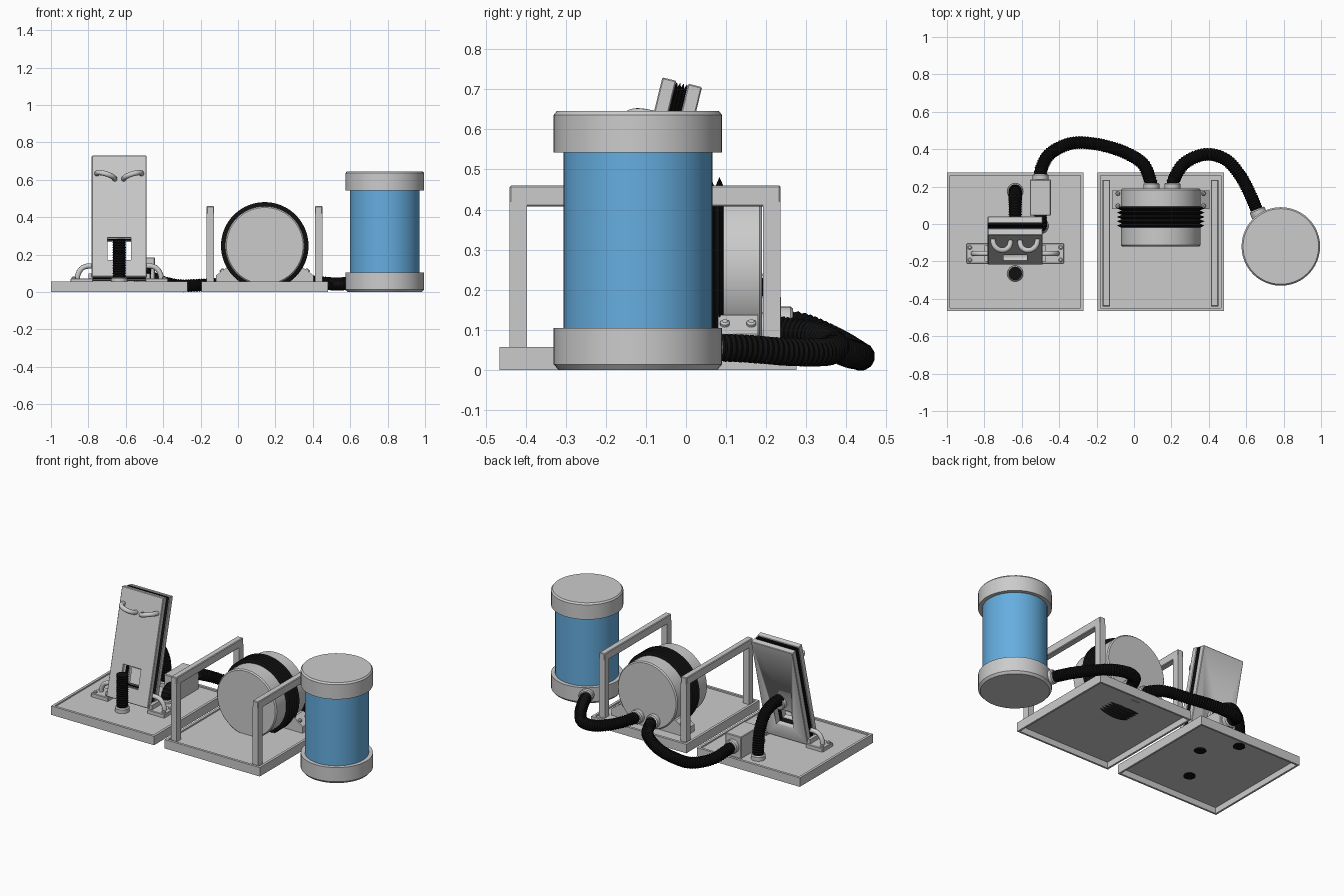
import bpy, bmesh, math
from mathutils import Matrix, Vector

if "Cube" in bpy.data.objects:
    bpy.data.objects.remove(bpy.data.objects["Cube"])


def material(name, rgb):
    m = bpy.data.materials.new(name)
    m.diffuse_color = (*rgb, 1)
    m.use_nodes = True
    m.node_tree.nodes["Principled BSDF"].inputs["Base Color"].default_value = m.diffuse_color
    return m


GREY = material("light grey", (0.60, 0.60, 0.60))
BLACK = material("rubber black", (0.005, 0.005, 0.005))
BLUE = material("water blue", (0.13, 0.42, 0.74))
I = Matrix.Identity(4)


def finish(ob, mat, angle=35):
    ob.data.materials.clear()
    ob.data.materials.append(mat)
    bpy.ops.object.select_all(action='DESELECT')
    ob.select_set(True)
    bpy.context.view_layer.objects.active = ob
    bpy.ops.object.shade_smooth_by_angle(angle=math.radians(angle))
    return ob


def loft(name, rings, mat, matrix=I, bevel=0.0):
    """Skin a stack of equal rings and cap both ends."""
    bm = bmesh.new()
    vs = [[bm.verts.new(matrix @ Vector(p)) for p in r] for r in rings]
    n = len(vs[0])
    for a, b in zip(vs, vs[1:]):
        for i in range(n):
            j = (i + 1) % n
            bm.faces.new((a[i], a[j], b[j], b[i]))
    bm.faces.new(vs[0][::-1])
    bm.faces.new(vs[-1])
    bmesh.ops.recalc_face_normals(bm, faces=bm.faces)
    if bevel:
        bmesh.ops.bevel(bm, geom=bm.edges[:], offset=bevel, segments=1, affect='EDGES')
    me = bpy.data.meshes.new(name)
    bm.to_mesh(me)
    bm.free()
    ob = bpy.data.objects.new(name, me)
    bpy.context.collection.objects.link(ob)
    return finish(ob, mat)


def rect(x0, x1, y0, y1, z, d=0.0):
    return [(x0 + d, y0 + d, z), (x1 - d, y0 + d, z), (x1 - d, y1 - d, z), (x0 + d, y1 - d, z)]


def box(name, x, y, z, mat=GREY, matrix=I, bevel=0.0):
    return loft(name, [rect(*x, *y, z[0]), rect(*x, *y, z[1])], mat, matrix, bevel)


def lathe(name, profile, at, mat=GREY, axis=(0, 0, 1), sides=48, base=I):
    """profile: (radius, distance along axis) pairs."""
    q = Vector(axis).to_track_quat('Z', 'Y').to_matrix().to_4x4()
    rings = [[(r * math.cos(2 * math.pi * i / sides), r * math.sin(2 * math.pi * i / sides), h)
              for i in range(sides)] for r, h in profile]
    return loft(name, rings, mat, base @ Matrix.Translation(at) @ q)


def collar(name, at, axis, r=0.043, h=0.03):
    lathe(name, [(r, -0.01), (r, h - 0.006), (r - 0.006, h)], at, GREY, axis, 24)


def bolt(name, at, axis=(0, 0, 1)):
    lathe(name, [(0.012, -0.004), (0.012, 0.006), (0.007, 0.01)], at, GREY, axis, 12)


def tube(name, pts, r, mat, base=I, step=0.007, groove=1.0):
    """Smooth tube through the points; groove < 1 makes ribs."""
    P = [base @ Vector(p) for p in pts]
    P = [2 * P[0] - P[1]] + P + [2 * P[-1] - P[-2]]
    out = []
    for a, b, c, d in zip(P, P[1:], P[2:], P[3:]):
        n = max(2, round((c - b).length / step))
        for k in range(n):
            t = k / n
            out.append(0.5 * (2 * b + (c - a) * t + (2 * a - 5 * b + 4 * c - d) * t * t
                              + (3 * b - a - 3 * c + d) * t ** 3))
    out.append(P[-2])
    cu = bpy.data.curves.new(name, 'CURVE')
    cu.dimensions = '3D'
    cu.bevel_depth, cu.bevel_resolution, cu.use_fill_caps = r, 4, True
    s = cu.splines.new('POLY')
    s.points.add(len(out) - 1)
    for i, p in enumerate(out):
        s.points[i].co = (*p, 1)
        s.points[i].radius = groove if i % 2 else 1
    ob = bpy.data.objects.new(name, cu)
    bpy.context.collection.objects.link(ob)
    bpy.ops.object.select_all(action='DESELECT')
    ob.select_set(True)
    bpy.context.view_layer.objects.active = ob
    bpy.ops.object.convert(target='MESH')
    return finish(bpy.context.view_layer.objects.active, mat)


def hose(name, pts, r=0.036):
    return tube(name, pts, r, BLACK, groove=0.88)


def tray(name, x0, x1, y0, y1):
    steps = [(0.016, 0.048), (0.016, 0.057), (0.0, 0.057), (0.0, 0.0), (0.012, 0.0), (0.012, 0.038)]
    loft(name, [rect(x0, x1, y0, y1, z, d) for d, z in steps], GREY)


# ---- trays, hollow underneath ----
tray("panel_tray", -1.0, -0.27, -0.465, 0.275)
tray("drum_tray", -0.195, 0.48, -0.465, 0.275)

# ---- leaning panel: two boards with a pleated rubber core ----
PX = -0.635
TILT = math.radians(13.8)
LEAN = Matrix.Translation((PX, -0.218, 0.082)) @ Matrix.Rotation(-TILT, 4, 'X')
H = 0.667
parts = [box("front_board", (-0.147, 0.147), (0, 0.036), (0, H), GREY, LEAN, 0.003),
         box("back_board", (-0.147, 0.147), (0.066, 0.102), (0, H), GREY, LEAN, 0.003)]
pleats = []
for k in range(9):
    d = 0.014 if k % 2 == 0 else 0.002
    y = 0.034 + 0.034 * k / 8
    pleats.append([(-0.147 + d, y, d), (0.147 - d, y, d), (0.147 - d, y, H - d), (-0.147 + d, y, H - d)])
parts.append(loft("panel_bellows", pleats, BLACK, LEAN))
cutter = box("window_cutter", (-0.063, 0.063), (-0.1, 0.2), (0.092, 0.217), GREY, LEAN)
cutter.hide_render = True
cutter.hide_viewport = True
for ob in parts:
    m = ob.modifiers.new("window", 'BOOLEAN')
    m.operation, m.object, m.solver = 'DIFFERENCE', cutter, 'EXACT'
    bpy.context.view_layer.objects.active = ob
    bpy.ops.object.modifier_apply(modifier=m.name)
bpy.data.objects.remove(cutter)

for side, tag in ((-1, "left"), (1, "right")):
    # slanted loop handles at the top of the front board
    place = LEAN @ Matrix.Translation((side * 0.072, 0, 0.553)) @ Matrix.Rotation(-side * math.radians(17), 4, 'Y')
    arc = [(-0.05 * math.cos(a), 0.006 - 0.062 * math.sin(a) ** 0.8, 0)
           for a in [math.pi * i / 8 for i in range(9)]]
    tube(tag + "_front_handle", arc, 0.014, GREY, place, 0.015)
    # foot plate with bent bar and bolts
    xs = sorted((PX + side * 0.14, PX + side * 0.26))
    box(tag + "_foot_plate", xs, (-0.212, -0.105), (0.045, 0.072), GREY, I, 0.003)
    bar = [(PX + side * x, -0.158, z) for x, z in
           ((0.225, 0.04), (0.222, 0.09), (0.205, 0.122), (0.18, 0.137), (0.14, 0.14))]
    tube(tag + "_foot_bar", bar, 0.014, GREY, I, 0.015)
    box(tag + "_foot_gusset", sorted((PX + side * 0.14, PX + side * 0.165)), (-0.2, -0.115), (0.06, 0.1))
    for y in (-0.192, -0.125):
        bolt(tag + "_foot_bolt", (PX + side * 0.243, y, 0.072))

# ---- hoses around the panel ----
hose("front_stub_hose", [(PX, -0.265, 0.03), (PX, -0.265, 0.15), (PX, -0.265, 0.28)])
collar("front_stub_collar", (PX, -0.265, 0.048), (0, 0, 1))
hose("panel_back_hose", [(PX, -0.05, 0.34), (PX, 0.03, 0.34), (PX, 0.11, 0.305),
                         (PX, 0.16, 0.22), (PX, 0.175, 0.13), (PX, 0.175, 0.03)])
collar("panel_back_collar", LEAN @ Vector((0, 0.102, 0.273)), (0, math.cos(TILT), -math.sin(TILT)))
collar("tray_back_collar", (PX, 0.175, 0.048), (0, 0, 1))

# ---- junction box ----
box("junction_box", (-0.557, -0.444), (0.045, 0.237), (0.04, 0.185), GREY, I, 0.004)
hose("box_front_elbow", [(-0.5, 0.06, 0.115), (-0.5, 0.02, 0.112), (-0.5, -0.005, 0.085), (-0.5, -0.01, 0.03)])
collar("box_back_collar", (-0.5, 0.237, 0.115), (0, 1, 0))
collar("elbow_collar", (-0.5, -0.01, 0.048), (0, 0, 1), h=0.02)

# ---- guard frames ----
for x, tag in ((-0.148, "left"), (0.431, "right")):
    w = (x - 0.02, x + 0.02)
    box(tag + "_guard_front_post", w, (-0.44, -0.397), (0.045, 0.42))
    box(tag + "_guard_back_post", w, (0.192, 0.236), (0.045, 0.42))
    box(tag + "_guard_top_bar", w, (-0.44, 0.236), (0.408, 0.46), GREY, I, 0.004)

# ---- bellows drum ----
DX, DZ = 0.143, 0.247
Y = (0, 1, 0)
lathe("drum_front", [(0.205, -0.12), (0.212, -0.113), (0.212, -0.015)], (DX, 0, DZ), GREY, Y, 64)
lathe("drum_back", [(0.212, 0.09), (0.212, 0.183), (0.205, 0.19)], (DX, 0, DZ), GREY, Y, 64)
folds = [(0.234 if k % 2 else 0.208, -0.02 + 0.115 * k / 10) for k in range(11)]
lathe("drum_bellows", folds, (DX, 0, DZ), BLACK, Y, 64)
# cradle with sloping bolted cheeks under the back half
cheek = [(-0.26, 0.045), (0.26, 0.045), (0.26, 0.09), (0.195, 0.137), (-0.195, 0.137), (-0.26, 0.09)]
loft("drum_cradle", [[(DX + x, y, z) for x, z in cheek] for y in (0.08, 0.18)], GREY)
for s in (-1, 1):
    for y in (0.097, 0.163):
        bolt("cradle_bolt", (DX + s * 0.228, y, 0.114), (s * 0.58, 0, 0.81))

# ---- long hoses ----
hose("panel_to_drum_hose", [(0.093, 0.185, 0.1), (0.085, 0.24, 0.098), (0.04, 0.33, 0.075), (-0.08, 0.395, 0.045),
                            (-0.22, 0.43, 0.036), (-0.34, 0.43, 0.037), (-0.45, 0.375, 0.07),
                            (-0.497, 0.29, 0.108), (-0.5, 0.22, 0.115)])
hose("drum_to_tank_hose", [(0.205, 0.185, 0.1), (0.215, 0.24, 0.098), (0.27, 0.325, 0.085), (0.38, 0.372, 0.06),
                           (0.49, 0.345, 0.045), (0.57, 0.255, 0.045), (0.625, 0.15, 0.053), (0.67, 0.04, 0.057)])
collar("drum_left_collar", (0.093, 0.19, 0.1), Y)
collar("drum_right_collar", (0.205, 0.19, 0.1), Y)
collar("tank_collar", (0.672, 0.042, 0.057), (-0.38, 0.92, 0), h=0.04)

# ---- water tank ----
T = (0.785, -0.12, 0)
lathe("tank_glass", [(0.186, 0.08), (0.186, 0.57)], T, BLUE)
lathe("tank_base_cap", [(0.198, 0), (0.21, 0.014), (0.21, 0.105)], T)
lathe("tank_top_cap", [(0.21, 0.542), (0.21, 0.636), (0.202, 0.646)], T)
